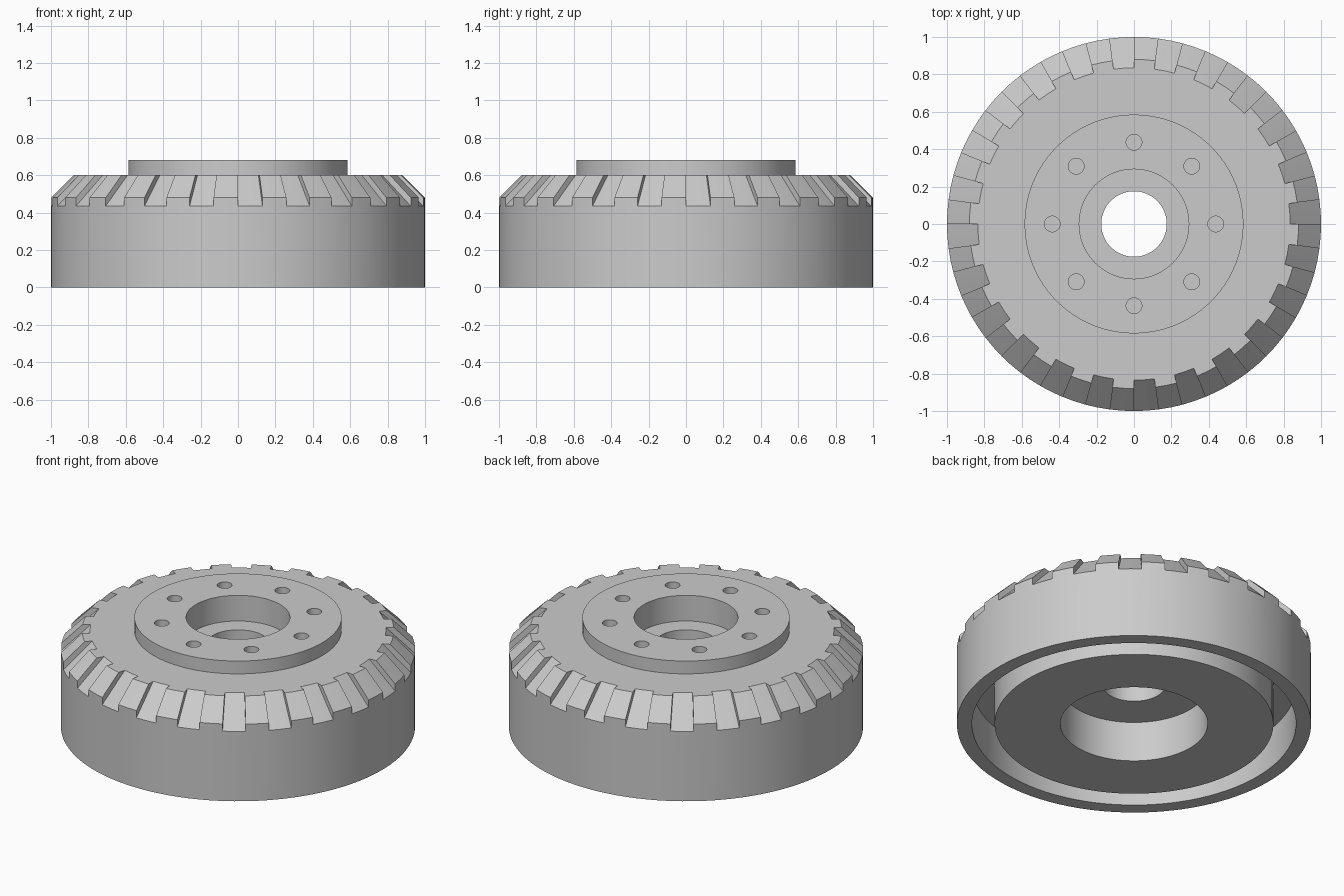
import bpy, bmesh, math
from mathutils import Matrix

if "Cube" in bpy.data.objects:
    bpy.data.objects.remove(bpy.data.objects["Cube"])

N = 96            # segments around the axis
STEP = 2          # segments per slot or per tooth (24 of each)

mat = bpy.data.materials.new("plain_grey")
mat.diffuse_color = (0.6, 0.6, 0.6, 1)
mat.use_nodes = True
mat.node_tree.nodes["Principled BSDF"].inputs["Base Color"].default_value = mat.diffuse_color


def pt(i, r, z):
    a = 2 * math.pi * i / N
    return (r * math.cos(a), r * math.sin(a), z)


def make_object(name, bm):
    mesh = bpy.data.meshes.new(name)
    bm.to_mesh(mesh)
    bm.free()
    ob = bpy.data.objects.new(name, mesh)
    bpy.context.collection.objects.link(ob)
    return ob


# Closed lathe profile (radius, height): rim, slotted bevel, raised boss,
# stepped bore, hub underside and ring groove
profile = [(1, 0), (1, 0.435), (0.835, 0.6), (0.585, 0.6), (0.585, 0.68),
           (0.293, 0.68), (0.293, 0.52), (0.175, 0.52), (0.175, 0.25),
           (0.416, 0.25), (0.416, 0), (0.787, 0), (0.787, 0.25),
           (0.915, 0.25), (0.915, 0)]
# Raised tooth section that replaces the bevel on every other sector
tooth = [(1, 0.435), (1, 0.48), (0.88, 0.6), (0.835, 0.6)]

bm = bmesh.new()


def face(coords):
    bm.faces.new([bm.verts.new(c) for c in coords])


def strip(i, p, q):
    face([pt(i, *p), pt(i + 1, *p), pt(i + 1, *q), pt(i, *q)])


for i in range(N):
    is_tooth = (i // STEP) % 2 == 1
    for k, p in enumerate(profile):
        q = profile[(k + 1) % len(profile)]
        if k == 1 and is_tooth:
            for a, b in zip(tooth, tooth[1:]):
                strip(i, a, b)
        else:
            strip(i, p, q)
    # Tooth side walls
    if i % STEP == 0:
        face([pt(i, *t) for t in tooth])

bmesh.ops.remove_doubles(bm, verts=bm.verts, dist=1e-5)
bmesh.ops.recalc_face_normals(bm, faces=bm.faces)
wheel = make_object("toothed_wheel", bm)
wheel.data.materials.append(mat)

# Blind bolt holes in the boss
bm = bmesh.new()
for k in range(8):
    a = k * math.pi / 4
    loc = (0.437 * math.cos(a), 0.437 * math.sin(a), 0.68)
    bmesh.ops.create_cone(bm, cap_ends=True, segments=32, radius1=0.042,
                          radius2=0.042, depth=0.24,
                          matrix=Matrix.Translation(loc))
cutter = make_object("bolt_hole_cutter", bm)
cutter.data.materials.append(mat)
cutter.hide_render = True

mod = wheel.modifiers.new("bolt_holes", 'BOOLEAN')
mod.operation = 'DIFFERENCE'
mod.solver = 'EXACT'
mod.object = cutter
bpy.context.view_layer.objects.active = wheel
wheel.select_set(True)
bpy.ops.object.modifier_apply(modifier=mod.name)
bpy.data.objects.remove(cutter)

# Round walls smooth, edges sharp
bpy.ops.object.shade_smooth_by_angle(angle=math.radians(20))
